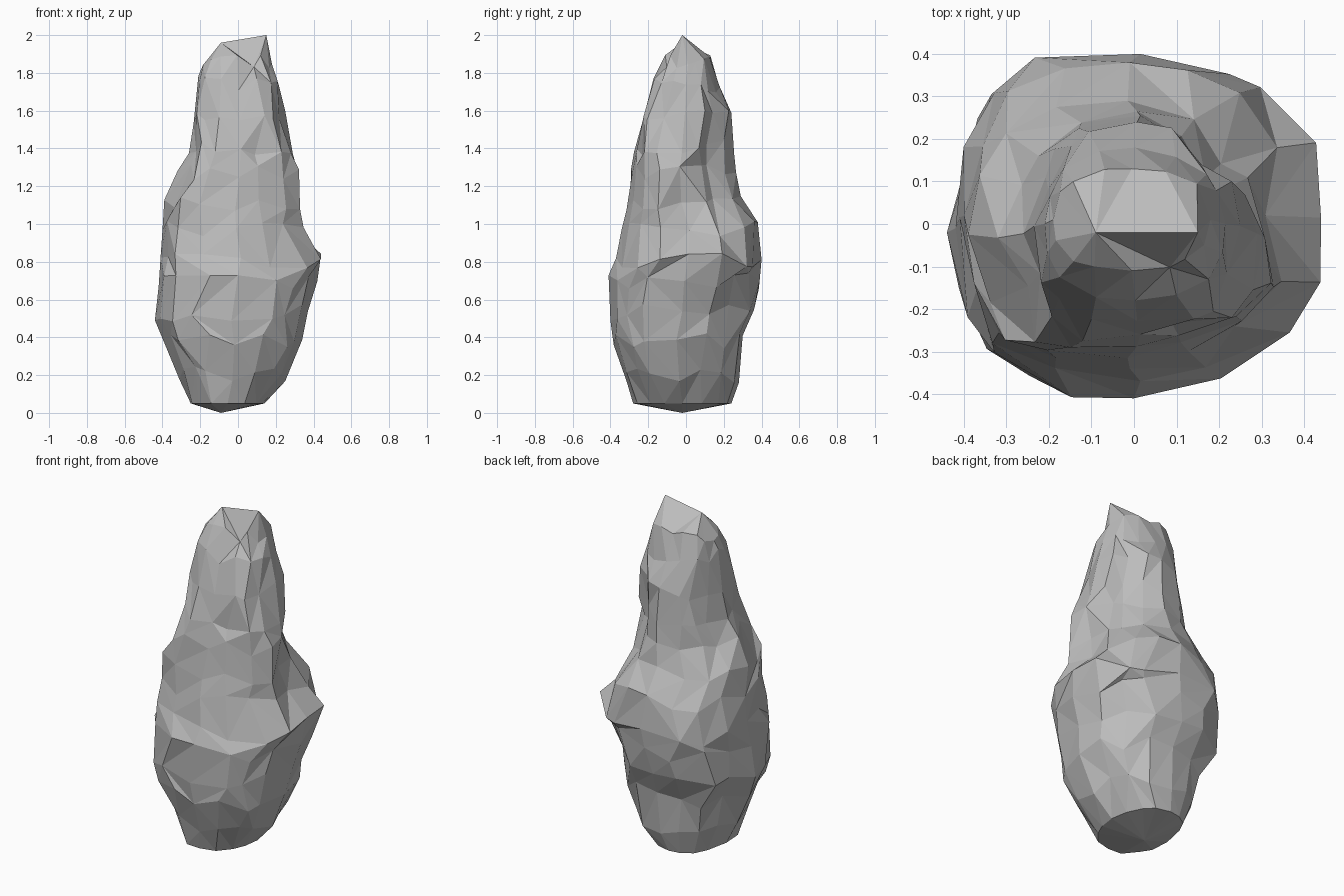
import bpy, bmesh, math, random

random.seed(7)
SIDES = 16

if "Cube" in bpy.data.objects:
    bpy.data.objects.remove(bpy.data.objects["Cube"], do_unlink=True)

# Stone material
stone = bpy.data.materials.new("grey_stone")
stone.use_nodes = True
colour = (0.5, 0.5, 0.5, 1)
stone.diffuse_color = colour
stone.node_tree.nodes["Principled BSDF"].inputs["Base Color"].default_value = colour

# Outline by height: z, x min, x max, y min, y max
OUTLINE = [
    (0.05, -.25, .14, -.28, .24),
    (0.20, -.31, .25, -.35, .28),
    (0.38, -.38, .34, -.40, .30),
    (0.53, -.44, .37, -.40, .36),
    (0.70, -.42, .42, -.41, .39),
    (0.80, -.41, .44, -.37, .40),
    (0.98, -.40, .38, -.34, .38),
    (1.11, -.39, .36, -.34, .29),
    (1.27, -.32, .335, -.33, .265),
    (1.41, -.26, .29, -.30, .255),
    (1.57, -.235, .25, -.25, .24),
    (1.74, -.21, .215, -.18, .18),
    (1.87, -.19, .18, -.11, .13),
]

# Clefts and swellings: angle, height, angular reach, vertical reach, depth
CLEFTS = [
    (45, 1.32, 34, .36, .36),
    (47, .55, 20, .22, .12),
    (0, 1.08, 22, .24, .22),
    (282, 1.35, 24, .40, .20),
    (262, .27, 26, .14, .17),
    (318, 1.10, 20, .30, .12),
    (150, 1.45, 25, .30, .10),
    (205, 1.25, 20, .25, .12),
    (225, .60, 30, .35, -.05),
    (118, .85, 25, .30, -.06),
]


def carve(angle, z):
    """Radius factor left by the clefts at this place."""
    factor = 1
    for a, h, da, dz, depth in CLEFTS:
        turn = (angle - a + 180) % 360 - 180
        reach = (turn / da) ** 2 + ((z - h) / dz) ** 2
        factor -= depth * max(0, 1 - reach)
    return factor


def power(v):
    return math.copysign(abs(v) ** 0.82, v)


# Rough rings stacked up the body
bm = bmesh.new()
rings = []
for level, (z, x0, x1, y0, y1) in enumerate(OUTLINE):
    ring = []
    for i in range(SIDES):
        axis = i % 4 == 0
        angle = 360 * i / SIDES + (0 if axis else random.uniform(-7, 7))
        a = math.radians(angle)
        f = carve(angle, z) * (1 if axis else random.uniform(.94, 1.04))
        cx, cy = (x0 + x1) / 2, (y0 + y1) / 2
        x = cx + (x1 - x0) / 2 * power(math.cos(a)) * f
        y = cy + (y1 - y0) / 2 * power(math.sin(a)) * f
        lift = 0 if level == 0 else random.uniform(-.045, .045)
        ring.append(bm.verts.new((x, y, z + lift)))
    rings.append(ring)

# Triangular facets with mixed diagonals
for low, high in zip(rings, rings[1:]):
    for i in range(SIDES):
        j = (i + 1) % SIDES
        a, b, c, d = low[i], low[j], high[j], high[i]
        if random.random() < .5:
            facets = ((a, b, c), (a, c, d))
        else:
            facets = ((a, b, d), (b, c, d))
        for facet in facets:
            bm.faces.new(facet)

# Narrow summit ridge, highest on the left
crest = [bm.verts.new(p) for p in ((.15, -.02, 2.0), (-.09, -.02, 1.96))]
top = rings[-1]
side = [crest[0] if v.co.x > .03 else crest[1] for v in top]
for i in range(SIDES):
    j = (i + 1) % SIDES
    bm.faces.new((top[i], top[j], side[i]))
    if side[i] != side[j]:
        bm.faces.new((top[j], side[j], side[i]))

# Blunt underside
base = bm.verts.new((-.09, -.02, 0))
for i in range(SIDES):
    bm.faces.new((rings[0][(i + 1) % SIDES], rings[0][i], base))

bmesh.ops.recalc_face_normals(bm, faces=bm.faces)
mesh = bpy.data.meshes.new("rock")
bm.to_mesh(mesh)
bm.free()
mesh.materials.append(stone)
rock = bpy.data.objects.new("rock", mesh)
bpy.context.collection.objects.link(rock)
